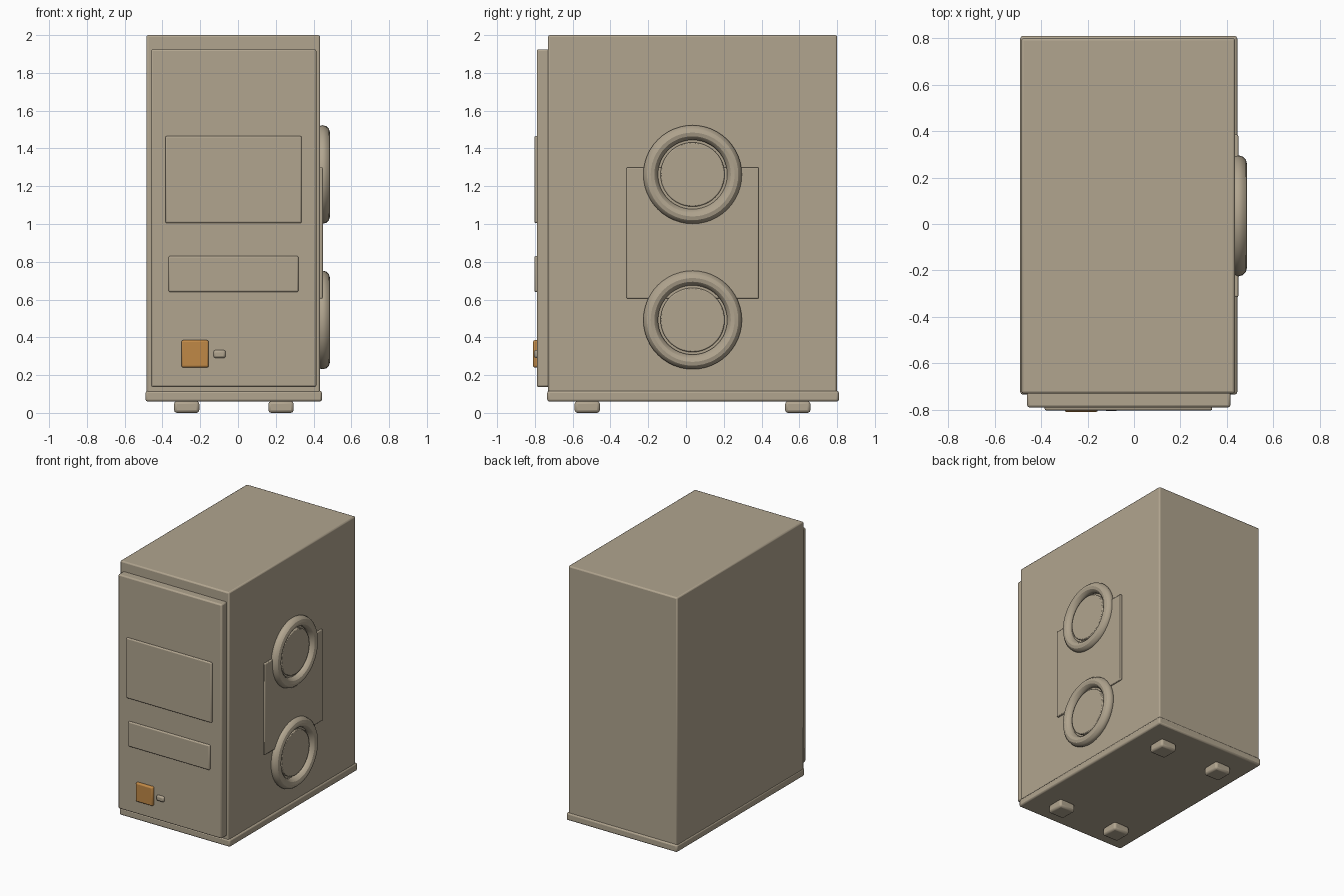
import bpy
import math

cube = bpy.data.objects.get("Cube")
if cube:
    bpy.data.objects.remove(cube, do_unlink=True)


def make_material(name, color):
    mat = bpy.data.materials.new(name)
    mat.use_nodes = True
    mat.diffuse_color = color
    mat.node_tree.nodes["Principled BSDF"].inputs["Base Color"].default_value = color
    return mat


BEIGE = make_material("beige", (0.44, 0.375, 0.275, 1))
ORANGE = make_material("orange", (0.53, 0.25, 0.062, 1))


def finish(obj, name, mat, bevel=0, segments=2):
    obj.name = name
    obj.data.materials.append(mat)
    if bevel:
        mod = obj.modifiers.new("Bevel", "BEVEL")
        mod.width = bevel
        mod.segments = segments
        mod.limit_method = "ANGLE"
    bpy.ops.object.shade_smooth_by_angle(angle=math.radians(30))
    return obj


def box(name, x, y, z, bevel, mat=BEIGE, segments=2):
    """Bevelled box from (low, high) ranges on each axis."""
    spans = (x, y, z)
    bpy.ops.mesh.primitive_cube_add(size=1, location=[(a + b) / 2 for a, b in spans])
    obj = bpy.context.object
    obj.scale = [b - a for a, b in spans]
    bpy.ops.object.transform_apply(location=False, rotation=False, scale=True)
    return finish(obj, name, mat, bevel, segments)


# Case and base
box("case_body", (-0.485, 0.435), (-0.73, 0.80), (0.07, 2.0), 0.01)
box("base_plinth", (-0.49, 0.445), (-0.735, 0.81), (0.06, 0.117), 0.012)

# Front panel with its raised plates and controls
box("front_panel", (-0.46, 0.415), (-0.79, -0.72), (0.137, 1.925), 0.01)
box("upper_front_plate", (-0.385, 0.337), (-0.803, -0.78), (1.005, 1.465), 0.008)
box("lower_front_plate", (-0.368, 0.32), (-0.803, -0.78), (0.64, 0.83), 0.008)
box("power_button", (-0.30, -0.155), (-0.81, -0.78), (0.24, 0.385), 0.01, ORANGE)
box("reset_button", (-0.13, -0.065), (-0.805, -0.78), (0.29, 0.333), 0.012)

# Side plate with two round fan vents
box("side_plate", (0.42, 0.449), (-0.315, 0.385), (0.605, 1.30), 0.006)
for label, height in (("upper", 1.262), ("lower", 0.492)):
    turn = (0, math.pi / 2, 0)
    bpy.ops.mesh.primitive_torus_add(
        major_radius=0.222, minor_radius=0.039, major_segments=48, minor_segments=12,
        location=(0.448, 0.035, height), rotation=turn)
    finish(bpy.context.object, label + "_fan_ring", BEIGE)
    bpy.ops.mesh.primitive_cylinder_add(
        vertices=48, radius=0.17, depth=0.04,
        location=(0.442, 0.035, height), rotation=turn)
    finish(bpy.context.object, label + "_fan_disc", BEIGE, 0.006)

# Four feet
for side, x in (("right", -0.272), ("left", 0.228)):
    for end, y in (("front", -0.523), ("back", 0.592)):
        box(end + "_" + side + "_foot", (x - 0.067, x + 0.067),
            (y - 0.067, y + 0.067), (0, 0.062), 0.015)
